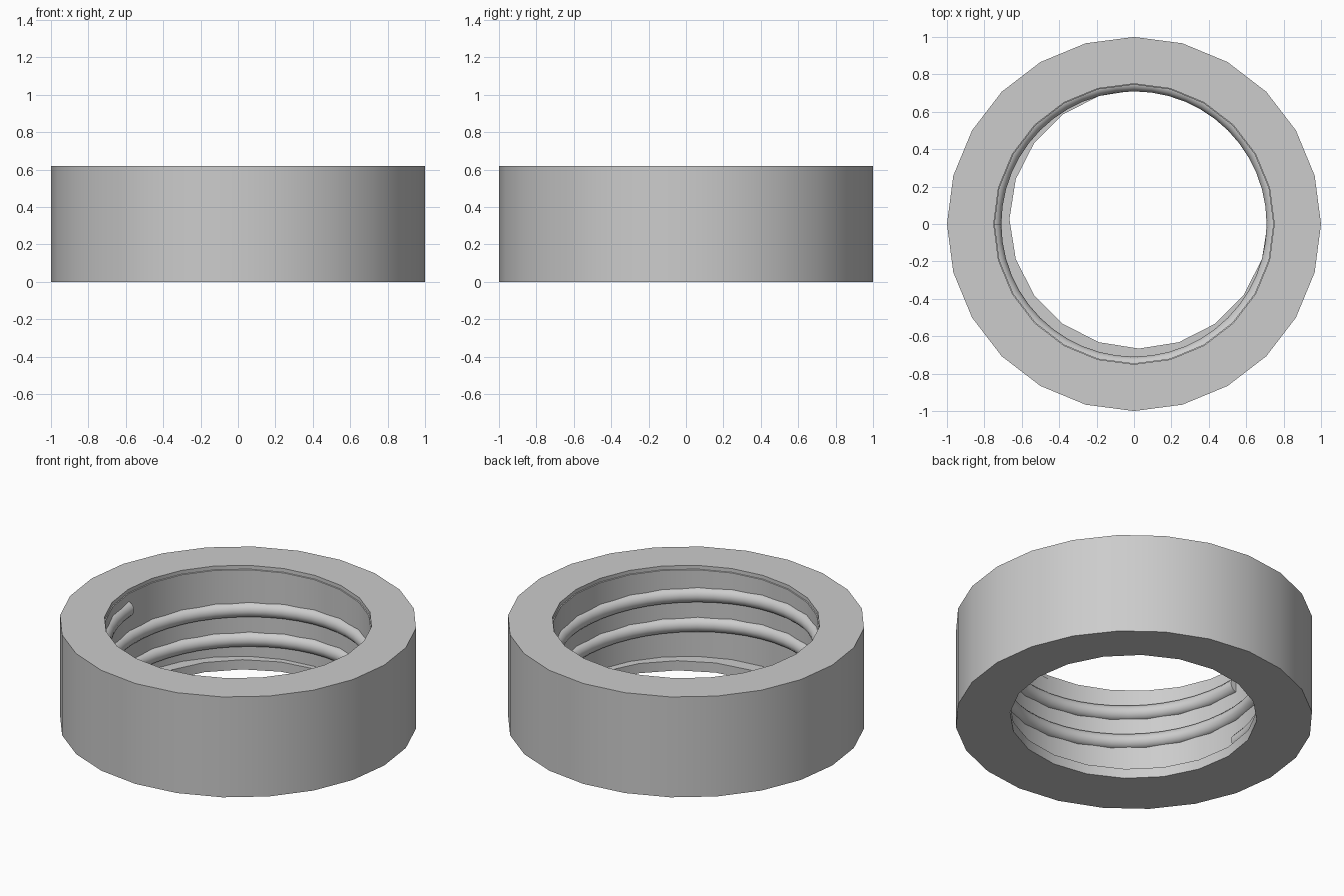
import bpy, bmesh, math

if "Cube" in bpy.data.objects:
    bpy.data.objects.remove(bpy.data.objects["Cube"])

HEIGHT = 0.62
grey = bpy.data.materials.new("plain_grey")
grey.diffuse_color = (0.604, 0.604, 0.604, 1)
grey.use_nodes = True
grey.node_tree.nodes["Principled BSDF"].inputs["Base Color"].default_value = grey.diffuse_color


def finish(bm, name, angle):
    bmesh.ops.recalc_face_normals(bm, faces=bm.faces)
    mesh = bpy.data.meshes.new(name)
    bm.to_mesh(mesh)
    bm.free()
    mesh.materials.append(grey)
    obj = bpy.data.objects.new(name, mesh)
    bpy.context.collection.objects.link(obj)
    bpy.ops.object.select_all(action='DESELECT')
    obj.select_set(True)
    bpy.context.view_layer.objects.active = obj
    bpy.ops.object.shade_smooth_by_angle(angle=math.radians(angle))
    return obj


def ring(bm, radius, z, sides, off=0.0):
    """Circle of vertices, optionally shifted off centre."""
    return [bm.verts.new((off + radius * math.cos(2 * math.pi * i / sides),
                          off + radius * math.sin(2 * math.pi * i / sides), z))
            for i in range(sides)]


def stitch(bm, a, b):
    """Join two circles: quads when the counts match, else triangles."""
    na, nb = len(a), len(b)
    i = j = 0
    while i < na or j < nb:
        if na == nb:
            bm.faces.new((a[i], a[(i + 1) % na], b[(j + 1) % nb], b[j]))
            i, j = i + 1, j + 1
        elif (i + 1) * nb <= (j + 1) * na:
            bm.faces.new((a[i % na], a[(i + 1) % na], b[j % nb]))
            i += 1
        else:
            bm.faces.new((a[i % na], b[(j + 1) % nb], b[j % nb]))
            j += 1


# Ring body: outer wall, top rim, bore, floor lip and slightly off-centre hole
bm = bmesh.new()
loops = [ring(bm, 1.0, 0, 24), ring(bm, 1.0, HEIGHT, 24),
         ring(bm, 0.75, HEIGHT, 24), ring(bm, 0.75, 0.597, 24),
         ring(bm, 0.745, 0.595, 24), ring(bm, 0.745, 0.06, 24),
         ring(bm, 0.692, 0.06, 20, 0.026), ring(bm, 0.692, 0, 20, 0.026)]
for a, b in zip(loops, loops[1:] + loops[:1]):
    stitch(bm, a, b)
finish(bm, "ring_body", 30)

# Screw thread: round bead, two turns, climbing clockwise
bm = bmesh.new()
TURNS, STEPS, SIDES = 2, 48, 14
PITCH, Z0, R0, BEAD = 0.183, 0.135, 0.755, 0.046
sections = []
for s in range(TURNS * STEPS + 1):
    t = s / STEPS
    ang = math.pi - 2 * math.pi * t
    section = []
    for k in range(SIDES):
        p = 2 * math.pi * k / SIDES
        r = R0 + BEAD * math.cos(p)
        section.append(bm.verts.new((r * math.cos(ang), r * math.sin(ang),
                                     Z0 + PITCH * t + BEAD * math.sin(p))))
    sections.append(section)
for a, b in zip(sections, sections[1:]):
    stitch(bm, a, b)
bm.faces.new(sections[0])
bm.faces.new(sections[-1])
finish(bm, "screw_thread", 40)
